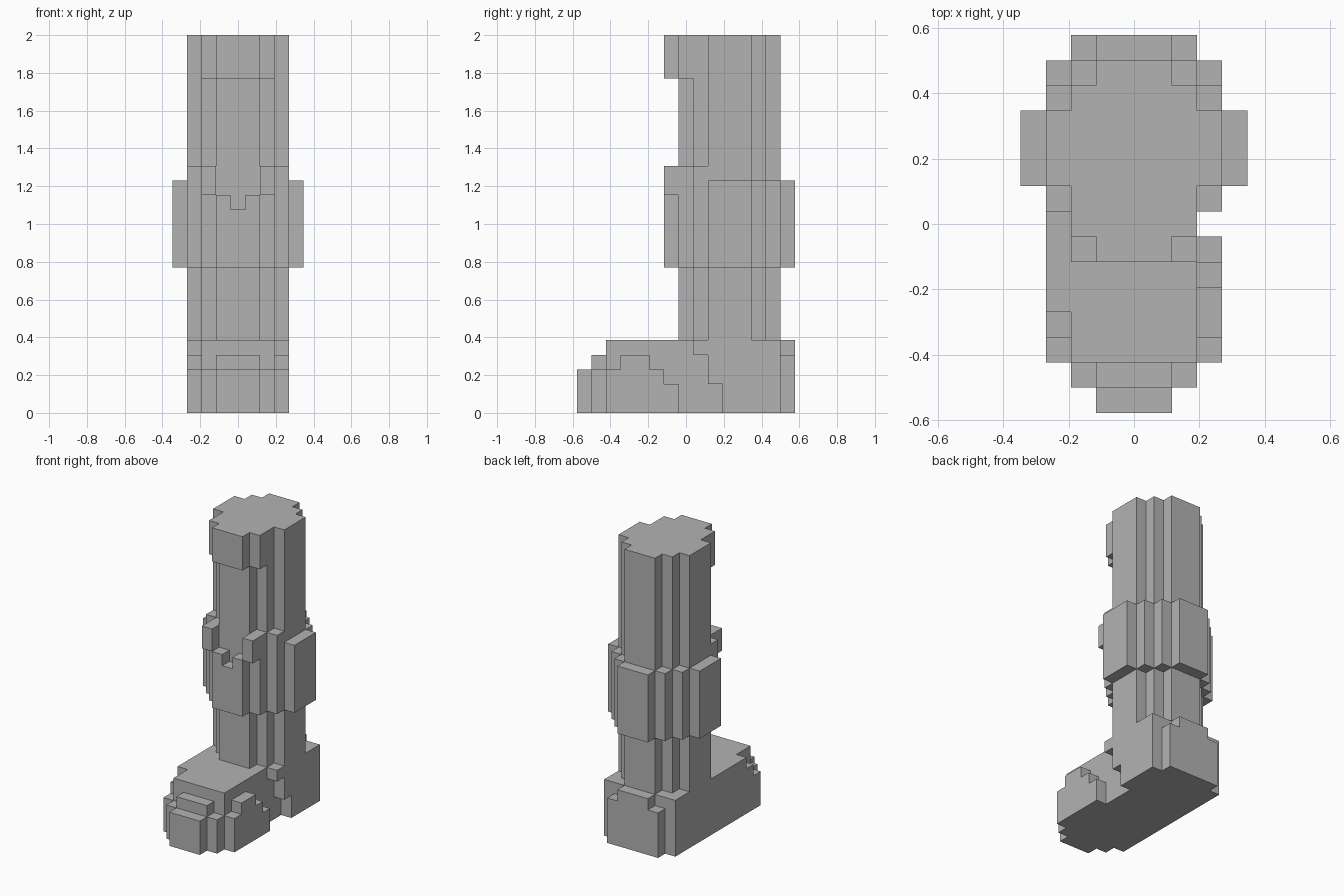
import bpy, bmesh

cube = bpy.data.objects.get("Cube")
if cube:
    bpy.data.objects.remove(cube, do_unlink=True)

UNIT = 1 / 13  # edge of one block

grey = bpy.data.materials.new("plain grey")
grey.use_nodes = True
grey.diffuse_color = (0.45, 0.45, 0.45, 1)
grey.node_tree.nodes["Principled BSDF"].inputs["Base Color"].default_value = grey.diffuse_color


def box(x0, x1, y0, y1, z0, z1):
    """Block cells, both ends included."""
    return {(x, y, z) for x in range(x0, x1 + 1)
            for y in range(y0, y1 + 1) for z in range(z0, z1 + 1)}


def wide(half, y0, y1, z0, z1):
    """Cells mirrored about the middle."""
    return box(-half, half, y0, y1, z0, z1)


def disc(radius, z0, z1):
    """Stepped round column about the leg axis."""
    return {(x, y, z) for x, y, z in wide(radius, 3 - radius, 3 + radius, z0, z1)
            if abs(x) + abs(y - 3) <= radius + 1}


# Leg column with a thicker front edge at the top
leg = disc(3, 5, 25) | wide(1, -1, -1, 23, 25) | wide(2, 0, 0, 23, 25)

# Cuff with a notched front and a raised lip at either side of it
cuff = disc(4, 10, 15)
cuff -= wide(1, -1, -1, 15, 15) | wide(0, -1, -1, 14, 14)
for side in (-1, 1):
    cuff |= box(2 * side, 2 * side, -1, 0, 15, 16)
    cuff |= box(3 * side, 3 * side, 1, 1, 15, 16)
cuff -= leg

# Foot: core, stepped toe and heel
foot = wide(2, -5, 6, 0, 4)
foot |= wide(1, -6, -6, 0, 3) | wide(2, -6, -6, 0, 2) | wide(1, -7, -7, 0, 2)
foot |= wide(1, 7, 7, 0, 4) | wide(2, 7, 7, 0, 3)
# Foot right side: solid with a stepped toe
foot |= box(-3, -3, -3, 6, 0, 4) | box(-3, -3, -4, -4, 0, 3) | box(-3, -3, -5, -5, 0, 2)
# Foot left side: toe pad, gap at the arch, overhanging heel
foot |= box(3, 3, -5, -2, 0, 2) | box(3, 3, -4, -3, 3, 3) | box(3, 3, -1, -1, 0, 1)
foot |= box(3, 3, 1, 1, 4, 4) | box(3, 3, 2, 2, 2, 4) | box(3, 3, 3, 6, 0, 4)

solid = leg | cuff | foot


def build(name, cells):
    """Mesh the outer skin of the cells, leaving out faces between blocks."""
    bm = bmesh.new()
    verts = {}

    def vert(p):
        if p not in verts:
            verts[p] = bm.verts.new(((p[0] - 0.5) * UNIT, (p[1] - 0.5) * UNIT, p[2] * UNIT))
        return verts[p]

    for cell in sorted(cells):
        for axis in range(3):
            u, v = (axis + 1) % 3, (axis + 2) % 3
            for step in (0, 1):
                beside = list(cell)
                beside[axis] += 2 * step - 1
                if tuple(beside) in solid:
                    continue
                corners = []
                for du, dv in ((0, 0), (1, 0), (1, 1), (0, 1)):
                    p = list(cell)
                    p[axis] += step
                    p[u] += du
                    p[v] += dv
                    corners.append(vert(tuple(p)))
                bm.faces.new(corners if step else corners[::-1])
    mesh = bpy.data.meshes.new(name)
    bm.to_mesh(mesh)
    bm.free()
    mesh.materials.append(grey)
    bpy.context.collection.objects.link(bpy.data.objects.new(name, mesh))


for name, cells in (("leg_column", leg), ("knee_cuff", cuff), ("foot", foot)):
    build(name, cells)
